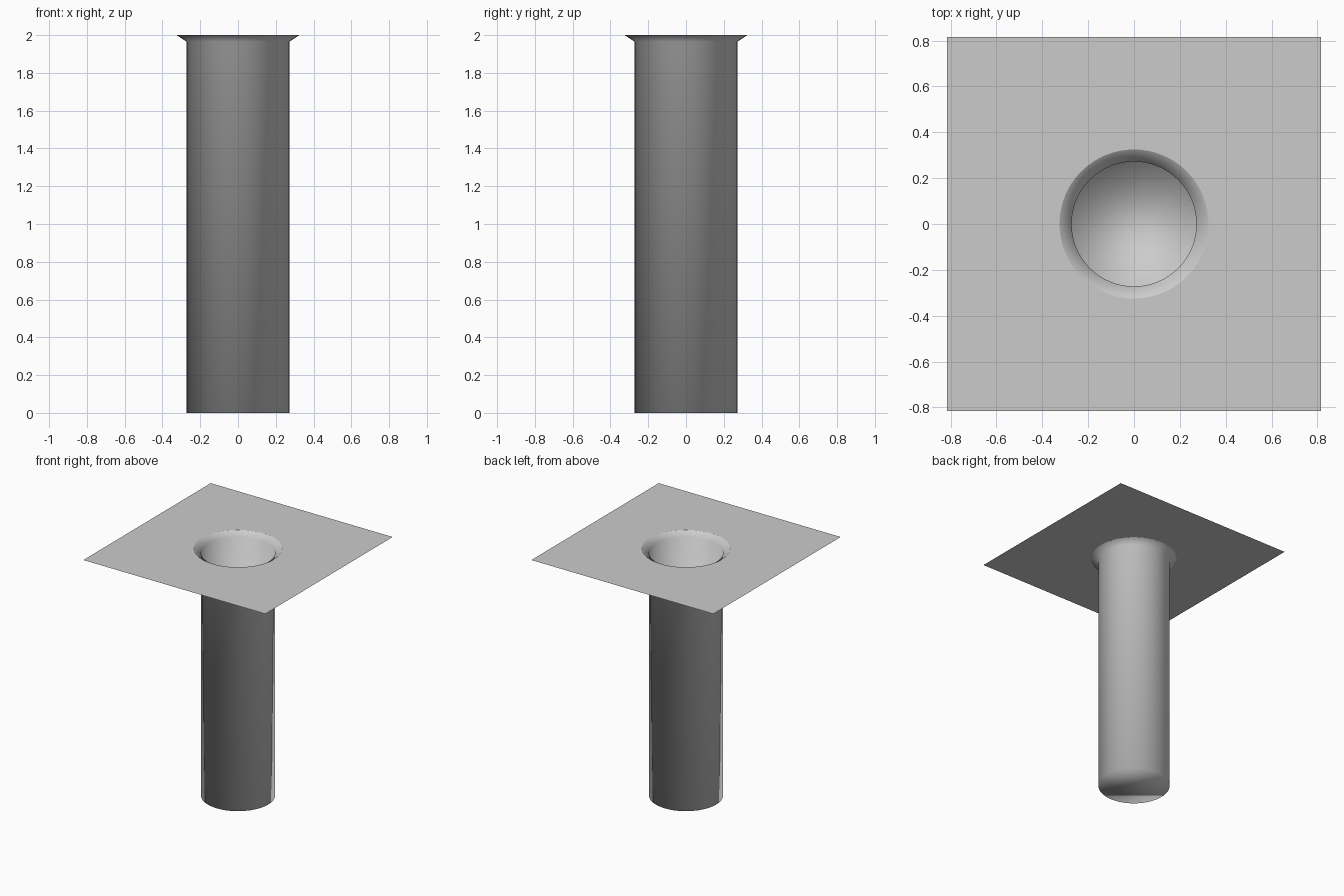
import bpy, bmesh, math

if "Cube" in bpy.data.objects:
    bpy.data.objects.remove(bpy.data.objects["Cube"])

SIDES = 64
HALF = 0.815


def ring(bm, radius, z, square=False):
    verts = []
    for i in range(SIDES):
        a = 2 * math.pi * i / SIDES
        c, s = math.cos(a), math.sin(a)
        r = radius / max(abs(c), abs(s)) if square else radius
        verts.append(bm.verts.new((r * c, r * s, z)))
    return verts


def bridge(bm, outer, inner):
    # faces point up / into the pocket
    for i in range(SIDES):
        j = (i + 1) % SIDES
        bm.faces.new((outer[i], outer[j], inner[j], inner[i]))


def finish(bm, name, smooth):
    for f in bm.faces:
        f.smooth = smooth
    mesh = bpy.data.meshes.new(name)
    bm.to_mesh(mesh)
    bm.free()
    obj = bpy.data.objects.new(name, mesh)
    bpy.context.collection.objects.link(obj)
    return obj


# Square sheet with a round hole
bm = bmesh.new()
bridge(bm, ring(bm, HALF, 2.0, square=True), ring(bm, 0.325, 2.0))
finish(bm, "surface_plate", False)

# Countersunk blind hole: flared mouth, straight wall, closed bottom
bm = bmesh.new()
rings = [ring(bm, r, z) for r, z in ((0.325, 2.0), (0.272, 1.965), (0.272, 0.0))]
for upper, lower in zip(rings, rings[1:]):
    bridge(bm, upper, lower)
bm.faces.new(rings[-1])
finish(bm, "countersunk_hole", True)
